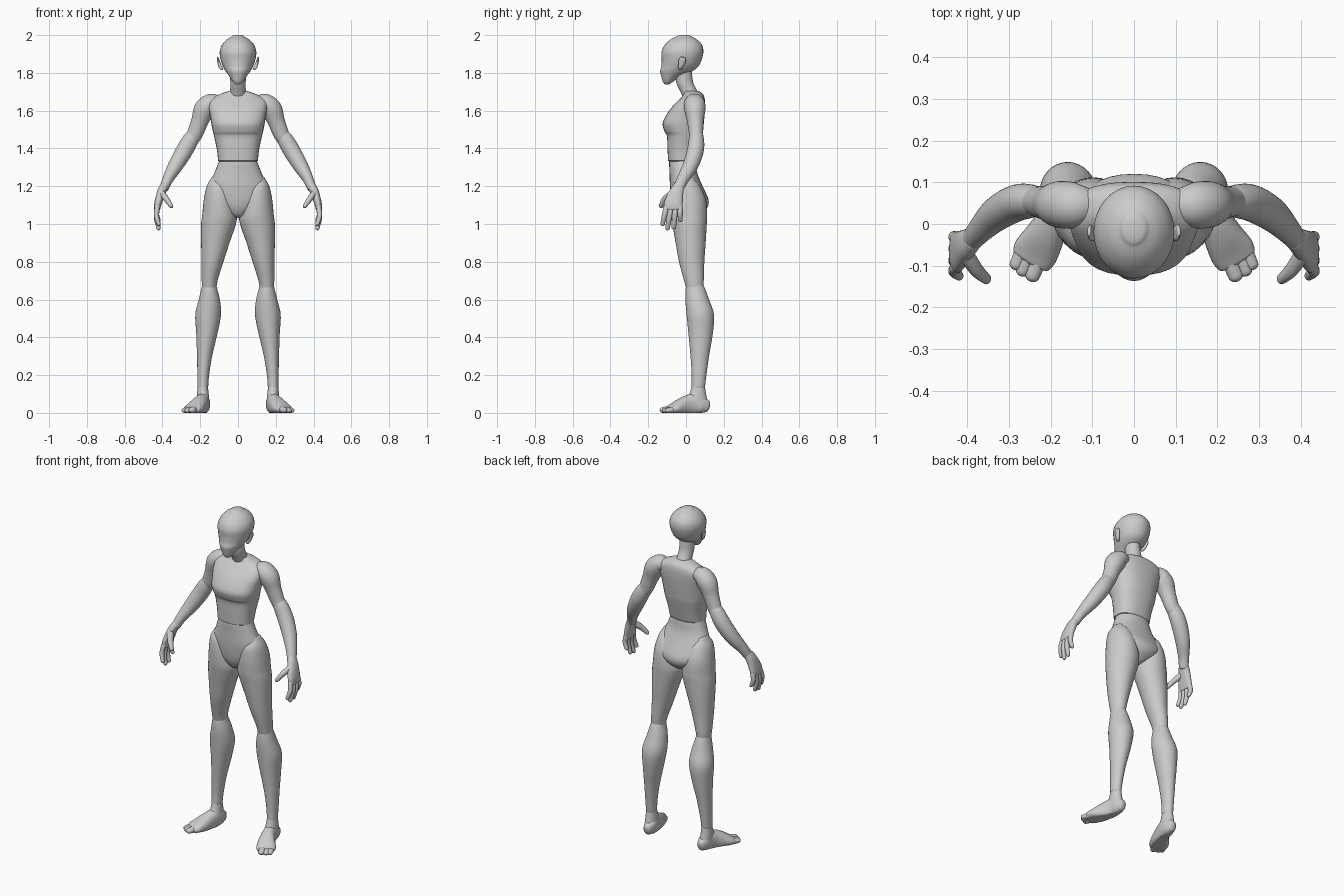
import bpy, bmesh, math
from mathutils import Vector

SIDES = 32


def spline(rows, steps):
    """Smoothly resample a list of equal-length tuples."""
    rows = [Vector(r) for r in rows]
    p = [rows[0]] + rows + [rows[-1]]
    out = []
    for i in range(1, len(p) - 2):
        for s in range(steps):
            t = s / steps
            a, b, c, d = p[i - 1:i + 3]
            out.append(0.5 * (2 * b + (c - a) * t + (2 * a - 5 * b + 4 * c - d) * t * t
                              + (3 * b - a - 3 * c + d) * t ** 3))
    return out + [rows[-1]]


def finish(name, bm, mirror):
    bmesh.ops.recalc_face_normals(bm, faces=bm.faces)
    mesh = bpy.data.meshes.new(name)
    bm.to_mesh(mesh)
    bm.free()
    ob = bpy.data.objects.new(name, mesh)
    bpy.context.collection.objects.link(ob)
    if mirror:
        ob.modifiers.new("mirror", 'MIRROR').use_mirror_merge = False
    bpy.context.view_layer.objects.active = ob
    bpy.ops.object.select_all(action='DESELECT')
    ob.select_set(True)
    bpy.ops.object.shade_smooth_by_angle(angle=math.radians(45))
    return ob


def loft(name, rows, ref=None, mirror=True, power=2.0, cap=0.6, steps=5, floor=None):
    """Skin rings (x, y, z, a, b); ref=None keeps the rings horizontal."""
    pts = spline(rows, steps)
    rings = []
    for i, r in enumerate(pts):
        c = Vector(r[:3])
        t = Vector(pts[min(i + 1, len(pts) - 1)][:3]) - Vector(pts[max(i - 1, 0)][:3])
        t.normalize()
        if ref is None:
            t = Vector((0, 0, math.copysign(1, t.z)))
            u, v = Vector((1, 0, 0)), Vector((0, 1, 0))
        else:
            v = (Vector(ref) - t * t.dot(Vector(ref))).normalized()
            u = v.cross(t)
        rings.append((c, t, u, v, abs(r[3]), abs(r[4])))

    def rounded(ring, sign):
        c, t, u, v, a, b = ring
        h = min(a, b) * cap
        return [(c + t * sign * h * math.sin(k), t, u, v, a * math.cos(k), b * math.cos(k))
                for k in (0.4, 0.8, 1.15, 1.45)]
    rings = rounded(rings[0], -1)[::-1] + rings + rounded(rings[-1], 1)

    bm = bmesh.new()
    loops = []
    for c, t, u, v, a, b in rings:
        loop = []
        for k in range(SIDES):
            co, si = math.cos(math.tau * k / SIDES), math.sin(math.tau * k / SIDES)
            e = 2 / power
            q = c + u * a * math.copysign(abs(co) ** e, co) + v * b * math.copysign(abs(si) ** e, si)
            if floor is not None:
                q.z = max(q.z, floor)
            loop.append(bm.verts.new(q))
        loops.append(loop)
    for p, q in zip(loops, loops[1:]):
        for k in range(SIDES):
            n = (k + 1) % SIDES
            bm.faces.new((p[k], p[n], q[n], q[k]))
    bm.faces.new(loops[0])
    bm.faces.new(loops[-1])
    return finish(name, bm, mirror)


def stack(name, rows, **kw):
    """Horizontal rings given as (z, centre x, half width, front y, back y)."""
    return loft(name, [(x, (f + b) / 2, z, w, (b - f) / 2) for z, x, w, f, b in rows], **kw)


# Head and neck
stack("head", [
    (1.742, 0, .016, -.115, -.085), (1.755, 0, .029, -.124, -.065), (1.78, 0, .045, -.131, -.03),
    (1.81, 0, .066, -.137, .035), (1.835, 0, .08, -.131, .066), (1.87, 0, .092, -.129, .083),
    (1.91, 0, .097, -.130, .092), (1.945, 0, .087, -.115, .086), (1.975, 0, .062, -.085, .06),
    (1.992, 0, .034, -.052, .03)], mirror=False, cap=.27)
stack("neck", [(1.66, 0, .05, -.01, .08), (1.70, 0, .042, -.03, .062),
               (1.75, 0, .041, -.052, .038), (1.82, 0, .042, -.06, .03)], mirror=False, cap=.2)

# Ears
loft("ear", [(.085, -.035, 1.822, .008, .008), (.095, -.028, 1.835, .009, .014),
             (.104, -.02, 1.865, .007, .019), (.108, -.016, 1.882, .004, .013)], ref=(0, 1, 0))

# Torso
stack("chest", [
    (1.335, 0, .105, -.095, .055), (1.40, 0, .113, -.098, .07), (1.465, 0, .127, -.101, .085),
    (1.49, 0, .133, -.114, .089), (1.53, 0, .141, -.124, .094), (1.57, 0, .147, -.108, .098),
    (1.615, 0, .155, -.078, .101), (1.655, 0, .152, -.04, .10), (1.682, 0, .11, -.015, .093),
    (1.70, 0, .06, -.01, .075)], mirror=False, power=2.4, cap=.15)
stack("pelvis", [
    (1.36, 0, .094, -.08, .045), (1.33, 0, .102, -.089, .052), (1.27, 0, .125, -.087, .06),
    (1.20, 0, .152, -.085, .088), (1.13, 0, .143, -.078, .119), (1.085, 0, .102, -.068, .112),
    (1.05, 0, .05, -.05, .075), (1.038, 0, .025, -.035, .05)], mirror=False, power=2.2, cap=.2)

# Legs
stack("thigh", [
    (1.24, .118, .025, -.04, .04), (1.20, .107, .059, -.072, .075), (1.13, .101, .08, -.081, .105),
    (1.05, .098, .091, -.079, .112), (1.0, .103, .092, -.072, .11), (.9, .12, .075, -.055, .104),
    (.8, .135, .058, -.037, .097), (.7, .15, .042, -.01, .094), (.65, .152, .038, .003, .088)])
stack("shin", [
    (.70, .152, .032, .012, .08), (.66, .152, .041, -.001, .10), (.6, .152, .056, -.003, .122),
    (.52, .158, .068, .003, .148), (.42, .165, .056, .013, .142), (.3, .177, .04, .024, .122),
    (.2, .184, .031, .03, .108), (.135, .186, .028, .03, .10)], cap=.2)

# Feet: ankle, sole with instep, toes
stack("ankle", [(.145, .186, .026, .032, .099), (.10, .186, .031, .018, .106),
                (.06, .185, .034, -.005, .115), (.03, .184, .034, -.01, .118)], cap=.3)
loft("foot", [
    (.181, .112, .035, .024, .032), (.182, .085, .042, .034, .045), (.186, .05, .048, .036, .055),
    (.197, .01, .042, .04, .052), (.215, -.03, .032, .048, .042), (.235, -.065, .022, .054, .028),
    (.247, -.085, .017, .05, .02)], ref=(0, 0, 1), floor=0.0, power=2.3)
loft("big_toe", [(.218, -.06, .02, .02, .022), (.234, -.10, .017, .019, .018),
                 (.244, -.124, .015, .018, .015)], ref=(0, 0, 1), floor=0.0, cap=1)
for i, (x, y) in enumerate([(.268, -.113), (.283, -.098)]):
    loft(f"small_toe_{i + 1}", [(x - .02, y + .05, .018, .017, .018), (x, y, .013, .016, .013)],
         ref=(0, 0, 1), floor=0.0, cap=1)

# Arms
Y = (0, 1, 0)
loft("upper_arm", [
    (.11, .045, 1.645, .038, .042), (.145, .045, 1.64, .05, .055), (.178, .047, 1.605, .056, .056),
    (.202, .05, 1.545, .046, .044), (.225, .053, 1.485, .042, .038), (.24, .055, 1.455, .039, .036)], ref=Y)
loft("forearm", [
    (.222, .055, 1.49, .03, .03), (.248, .055, 1.45, .042, .04), (.283, .05, 1.39, .045, .044),
    (.33, .024, 1.31, .04, .041), (.37, -.015, 1.24, .029, .032), (.391, -.04, 1.19, .024, .028)],
    ref=Y, cap=.4)

# Hands
loft("palm", [
    (.387, -.035, 1.205, .022, .028), (.405, -.05, 1.17, .023, .037), (.423, -.066, 1.11, .02, .049),
    (.428, -.068, 1.08, .016, .047)], ref=Y, power=2.3)
for i, (y0, y1, z1) in enumerate([(-.104, -.124, 1.0), (-.08, -.098, .977),
                                  (-.056, -.065, .982), (-.032, -.03, 1.02)]):
    loft(f"finger_{i + 1}", [
        (.427, y0, 1.09, .014, .0145), (.432, (y0 + y1) / 2, (1.09 + z1) / 2, .0135, .014),
        (.42, y1, z1, .0105, .012)], ref=Y, cap=1, steps=4)
loft("thumb", [(.405, -.07, 1.165, .018, .02), (.378, -.11, 1.13, .015, .018),
               (.354, -.132, 1.095, .011, .013)], ref=Y, cap=1)
